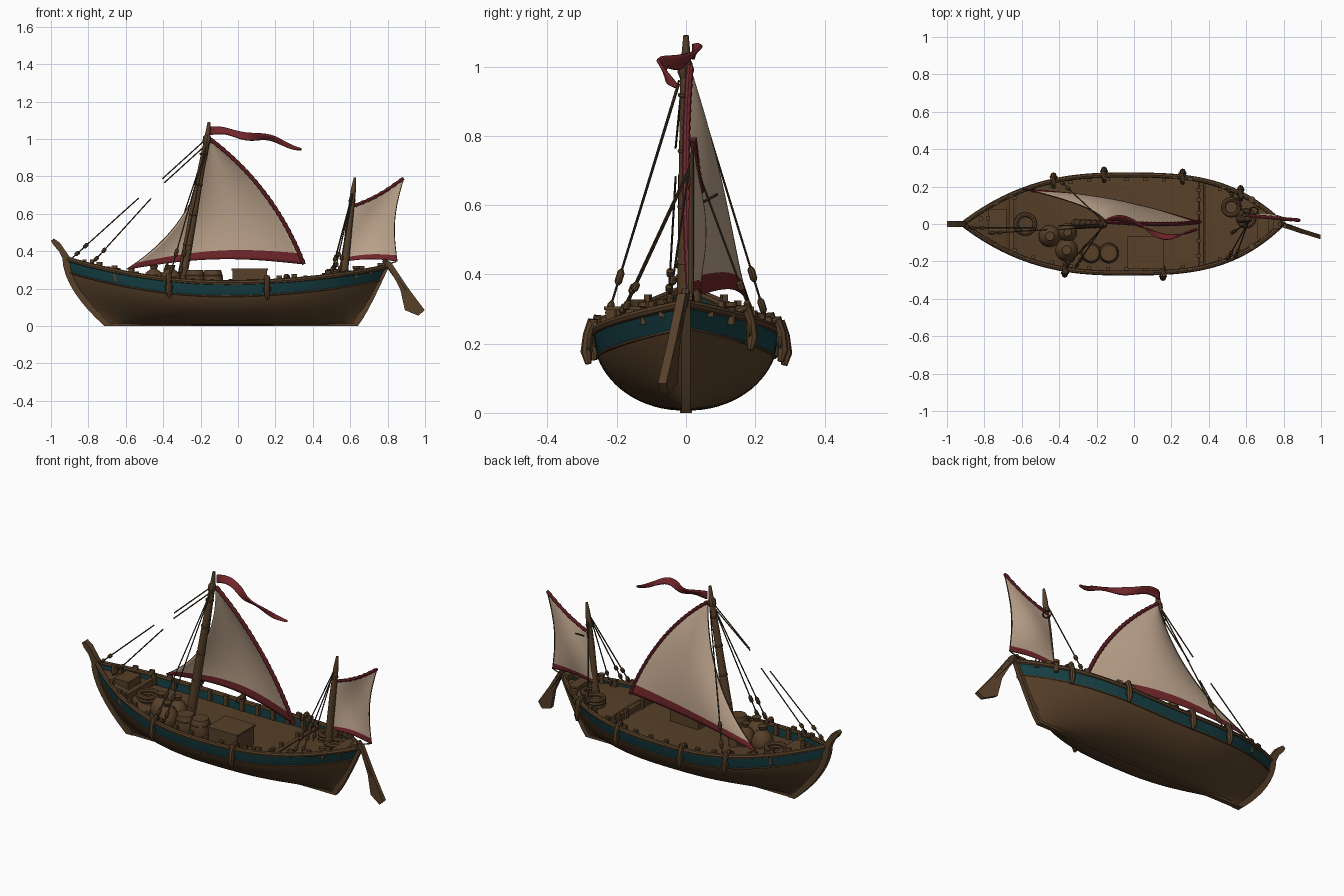
import bpy, bmesh, math
from mathutils import Vector

if "Cube" in bpy.data.objects:
    bpy.data.objects.remove(bpy.data.objects["Cube"])

def material(name, c):
    m = bpy.data.materials.new(name)
    m.diffuse_color = (*c, 1)
    m.use_nodes = True
    m.node_tree.nodes["Principled BSDF"].inputs["Base Color"].default_value = m.diffuse_color
    return m
WOOD = material("brown_wood", (0.095, 0.051, 0.022))
TEAL = material("teal_paint", (0.008, 0.052, 0.06))
CREAM = material("cream_canvas", (0.52, 0.38, 0.27))
RED = material("red_cloth", (0.17, 0.02, 0.024))
ROPE = material("dark_rope", (0.06, 0.036, 0.019))

def mesh_obj(name, verts, faces, mats, fmat=None):
    me = bpy.data.meshes.new(name)
    me.from_pydata([tuple(v) for v in verts], [], faces)
    for m in mats:
        me.materials.append(m)
    if fmat:
        me.polygons.foreach_set("material_index", fmat)
    bm = bmesh.new(); bm.from_mesh(me)
    bmesh.ops.recalc_face_normals(bm, faces=bm.faces)
    bm.to_mesh(me); bm.free()
    o = bpy.data.objects.new(name, me)
    bpy.context.collection.objects.link(o)
    return o

def grid(name, nu, nv, fn, mats, rule=None):
    vs = [fn(i / nu, j / nv) for i in range(nu + 1) for j in range(nv + 1)]
    fs, fm = [], []
    for i in range(nu):
        for j in range(nv):
            a = i * (nv + 1) + j
            fs.append((a, a + 1, a + nv + 2, a + nv + 1))
            fm.append(rule((i + .5) / nu, (j + .5) / nv) if rule else 0)
    return mesh_obj(name, vs, fs, mats, fm)

def tube(name, pts, r, mat, radii=None, sides=8):
    # polyline sweep with round section
    pts = [Vector(p) for p in pts]
    vs, fs = [], []
    for i, p in enumerate(pts):
        d = (pts[min(i + 1, len(pts) - 1)] - pts[max(i - 1, 0)]).normalized()
        a = d.cross(Vector((0, 1, 0)) if abs(d.y) < .9 else Vector((1, 0, 0))).normalized()
        b = d.cross(a)
        rr = radii[i] if radii else r
        for k in range(sides):
            t = 2 * math.pi * k / sides
            vs.append(p + (a * math.cos(t) + b * math.sin(t)) * rr)
    for i in range(len(pts) - 1):
        for k in range(sides):
            k2 = (k + 1) % sides
            fs.append((i*sides + k, i*sides + k2, (i+1)*sides + k2, (i+1)*sides + k))
    fs += [tuple(range(sides)), tuple(range((len(pts)-1)*sides, len(pts)*sides))]
    return mesh_obj(name, vs, fs, [mat])

def box(name, c, s, mat=WOOD, rz=0):
    bpy.ops.mesh.primitive_cube_add(size=1, location=c, rotation=(0, 0, rz))
    o = bpy.context.object
    o.name, o.scale = name, s
    o.data.materials.append(mat)
    return o

def ring(name, c, R, r, mat=WOOD, rot=(0, 0, 0)):
    bpy.ops.mesh.primitive_torus_add(location=c, rotation=rot, major_radius=R, minor_radius=r,
                                     major_segments=24, minor_segments=8)
    bpy.context.object.name = name
    bpy.context.object.data.materials.append(mat)

def plate(name, outline, y, th):
    # side-view outline given thickness across the ship
    n = len(outline)
    vs = [(x, y - th/2, z) for x, z in outline] + [(x, y + th/2, z) for x, z in outline]
    fs = [tuple(range(n)), tuple(range(n, 2*n))]
    fs += [(i, (i+1) % n, n + (i+1) % n, n + i) for i in range(n)]
    return mesh_obj(name, vs, fs, [WOOD])

# ---- hull lines
def half(t): return .269 * max(0, 1 - abs(t) ** (2.5 if t < 0 else 3.2))
def sheer(t): return .231 + (.130 if t < 0 else .085) * t * t
def T(x): return (x + .0625) / .8625
def bow_x(v): return -.70 - .225 * (1 - (1 - v) ** 1.8)
def stern_x(v): return .63 + .17 * v ** .85
def hull_pt(t, v):
    u = (t + 1) / 2
    f = (1 - (1 - v) ** 2) ** (.48 + .38 * abs(t) ** 3)
    return (bow_x(v) * (1 - u) + stern_x(v) * u, half(t) * f, .006 + (sheer(t) - .006) * v)
def drop(x): return .018 if x > .36 else (.03 if x < -.66 else .05)
def band(t): return 1 - .073 / sheer(t)

NU, NL = 64, 14
stations = [-math.cos(math.pi * i / NU) for i in range(NU + 1)]
verts, faces, fm = [], [], []
rows = NL + 1 + 4
for t in stations:
    verts += [hull_pt(t, band(t) * (j / NL) ** 1.6) for j in range(NL + 1)]
    x, b, z = hull_pt(t, 1)
    bi = max(b - .018, 0)
    d = z - drop(x)
    verts += [(x, b, z), (x, bi, z), (x, bi, d), (x, 0, d + .008)]
for i in range(NU):
    for j in range(rows - 1):
        a = i * rows + j
        faces.append((a, a + 1, a + rows + 1, a + rows))
        fm.append(1 if j in (NL, NL + 2) else 0)
hull = mesh_obj("hull", verts, faces, [WOOD, TEAL], fm)
hull.modifiers.new("mirror", 'MIRROR').use_axis = (False, True, False)

# ---- keel, stem and sternpost
box("keel", (-.03, 0, .007), (1.34, .026, .014))
vv = [i / 8 for i in range(9)]
plate("stem", [(bow_x(v) - .014, .361 * v) for v in vv] +
      [(-.957, .40), (-.985, .43), (-1.0, .455), (-.985, .468), (-.952, .445), (-.925, .405), (-.90, .37)] +
      [(bow_x(v) + .03, .361 * v) for v in vv[-2::-1]], 0, .034)
plate("sternpost", [(stern_x(v) + .01, .325 * v) for v in vv] +
      [(stern_x(v) - .025, .325 * v) for v in vv[::-1]], 0, .026)

# ---- rails, wales, timber heads and fenders on both sides
for s, side in ((1, "left"), (-1, "right")):
    top = [hull_pt(t, 1) for t in stations]
    tube("rail_" + side, [(x, s * max(b - .007, 0), z + .001) for x, b, z in top], .0135, WOOD)
    tube("wale_" + side, [(p[0], s * p[1], p[2]) for p in (hull_pt(t, band(t)) for t in stations)], .005, WOOD, sides=6)
    for i in range(13):
        x = -.64 + i * .1
        t = T(x)
        box("timber_head", (x, s * (half(t) - .03), sheer(t) - .01), (.022, .018, .06))
    for x in (-.74, -.66, -.57, .22, .30, .48, .66):
        t = T(x)
        box("rail_cleat", (x, s * (half(t) - .012), sheer(t) + .018), (.028, .016, .026), WOOD, -s * .35 * t)
    for x in ((-.43, -.16, .26, .57) if s > 0 else (-.37, .155)):
        t = T(x); b, z = half(t), sheer(t)
        tube("fender", [(x, s*(b-.04), z+.005), (x, s*(b-.025), z+.022), (x, s*(b+.006), z+.022),
                        (x, s*(b+.018), z-.01), (x, s*(b+.022), z-.06), (x+.004, s*(b+.016), z-.095)],
             .013, WOOD, [.012, .015, .018, .014, .017, .009])
        ring("fender_eye", (x, s * (b + .014), z - .04), .016, .006, WOOD, (math.pi/2, 0, 0))

# ---- masts
tube("main_mast", [(-.315, 0, .17), (-.27, 0, .42), (-.20, 0, .82), (-.165, 0, 1.0), (-.155, 0, 1.09)], .02, WOOD,
     [.027, .025, .019, .016, .008], 12)
tube("mizzen_mast", [(.563, .025, .24), (.595, .025, .55), (.617, .025, .73), (.625, .025, .795)], .02, WOOD,
     [.021, .018, .014, .006], 12)
for i in range(5):
    f = .12 + i * .19
    ring("mast_band", (-.315 + .15 * f, 0, .17 + .85 * f), .022 - .005 * f, .006, WOOD, (0, .17, 0))
tube("mast_truck", [(-.17, -.003, .965), (-.168, -.003, .985), (-.164, -.003, 1.01), (-.162, 0, 1.025)], .02, WOOD, [.014, .022, .022, .012])
tube("mizzen_truck", [(.607, .025, .65), (.610, .025, .67), (.613, .025, .69)], .02, WOOD, [.014, .019, .013])
ring("mizzen_hoop", (.64, .07, .62), .022, .004, ROPE, (.5, 0, 0))

# ---- main sail: triangle with hollow luff, round leech and raised foot
head, tack, clew = Vector((-.15, .012, 1.0)), Vector((-.595, .188, .303)), Vector((.352, .012, .33))
def main_sail(s, t):
    foot = tack.lerp(clew, s) + Vector((0, .035, .04)) * math.sin(math.pi * s)
    p = head.lerp(foot, t)
    k = 4 * t * (1 - t)
    p += Vector((.047, -.012, .037)) * k * s + Vector((.085, 0, -.05)) * k * (1 - s)
    p.y += .03 * k * math.sin(math.pi * s)
    return p
def mizzen_sail(s, t):
    a = Vector((.615, .045, .64)).lerp(Vector((.885, .02, .79)), s)
    b = Vector((.57, .045, .345)).lerp(Vector((.85, .02, .345)), s)
    a.z -= .015 * math.sin(math.pi * s)
    b.z += .012 * math.sin(math.pi * s)
    p = a.lerp(b, t)
    p.x -= .03 * s * math.sin(math.pi * t)
    p.y += .025 * math.sin(math.pi * s) * math.sin(math.pi * t)
    return p
for name, fn, lim in (("main_sail", main_sail, .925), ("mizzen_sail", mizzen_sail, .92)):
    o = grid(name, 32, 40, fn, [CREAM, RED], lambda s, t: 1 if t > lim else 0)
    o.modifiers.new("cloth", 'SOLIDIFY').thickness = .004
tube("main_leech_trim", [main_sail(1, i / 48) for i in range(49)], .011, RED, [.0095 + .003 * (i % 2) for i in range(49)])
tube("mizzen_head_trim", [mizzen_sail(i / 16, 0) for i in range(17)], .009, RED, [.008 + .003 * (i % 2) for i in range(17)])
tube("main_luff_rope", [main_sail(0, i / 24) for i in range(25)], .003, ROPE, sides=6)
tube("mizzen_leech_rope", [mizzen_sail(1, i / 12) for i in range(13)], .003, ROPE, sides=6)

# ---- pennant
def pennant(u, v):
    w = .044 * (1 - .75 * u ** 4)
    tw = .75 * math.sin(u * 7.5)
    c = Vector((-.15 + .49 * u, .036 * math.sin(u * 6.5 + .5) - .055 * u,
                1.043 - .092 * u ** 1.6 + .008 * math.sin(u * 12)))
    return c + Vector((0, math.sin(tw), math.cos(tw))) * w * (v - .5)
pn = grid("pennant", 40, 4, pennant, [RED])
pn.modifiers.new("cloth", 'SOLIDIFY').thickness = .008

# ---- rigging: start, end
for a, b in [((-.17, 0, 1.0), (-.405, -.01, .787)), ((-.17, -.01, .97), (-.395, -.03, .765)),
             ((-.53, -.02, .685), (-.885, -.02, .365)), ((-.465, -.03, .682), (-.78, -.05, .335)),
             ((-.17, -.02, .96), (-.37, -.235, .25)), ((-.172, -.02, .95), (-.315, -.235, .25)),
             ((-.17, .02, .96), (-.40, .235, .26)),
             ((.612, .01, .71), (.495, -.195, .27)), ((.612, .01, .70), (.54, -.185, .28)),
             ((.612, .03, .71), (.50, .19, .28)), ((.612, .01, .71), (.52, -.05, .30)),
             ((.845, .02, .345), (.77, .02, .32))]:
    tube("rigging_line", [a, b], .0034, ROPE, sides=6)
    a, b = Vector(a), Vector(b)
    if b.z < .4 and a.z > .5:
        for f in (.04, .17):
            tube("rigging_block", [b.lerp(a, f + g) for g in (0, .012, .05, .062)], .01, WOOD, [.005, .0105, .0105, .005])

# ---- steering oar
tube("steering_oar_shaft", [(.78, 0, .352), (.81, -.008, .315), (.90, -.04, .19)], .013, WOOD)
oar = plate("steering_oar_blade", [(.79, .345), (.815, .345), (.905, .21), (.998, .085), (.965, .055), (.892, .085), (.868, .195)], 0, .024)
for v in oar.data.vertices:
    v.co.y += -.005 - .062 * (v.co.x - .79) / .2

# ---- deck cargo
def lathe(name, x, y, z, prof):
    tube(name, [(x, y, z + h) for r, h in prof], 0, WOOD, [r for r, h in prof], 16)
for x in (-.23, -.135):
    lathe("barrel", x, -.155, .178, [(.044, 0), (.053, .03), (.055, .06), (.053, .09), (.044, .122), (.038, .122), (.038, .115)])
    for h in (.03, .09):
        ring("barrel_hoop", (x, -.155, .178 + h), .052, .004)
for x, y, r in ((-.45, -.065, .058), (-.36, -.14, .06), (-.355, -.045, .05)):
    lathe("sack", x, y, .185, [(r*.7, 0), (r, .03), (r*1.03, .06), (r*.75, .1), (r*.28, .12), (r*.42, .142)])
box("crate", (.063, -.152, .235), (.185, .16, .13))
box("crate_lid", (.063, -.152, .302), (.195, .17, .01))
box("bow_chest", (-.73, .02, .295), (.095, .12, .045))
box("bow_beam", (-.655, 0, .262), (.025, .32, .04))
box("aft_beam", (.36, 0, .215), (.022, .43, .05))
for y in (-.17, -.09, .06, .13, .18):
    box("beam_cleat", (.345, y, .235), (.02, .02, .05))
for x in (-.82, -.78):
    box("bow_bitt", (x, .03, .32), (.022, .022, .07))
box("stern_bench", (.69, 0, .29), (.06, .16, .025))
box("tiller_block", (.765, 0, .32), (.04, .05, .035))
for c, R, n in (((-.58, 0, .225), .05, 3), ((.52, .09, .255), .042, 3), ((.6, .03, .265), .04, 2)):
    for i in range(n):
        ring("rope_coil", (c[0], c[1], c[2] + .018 * i), R, .013)
for y in (-.12, .13):
    lathe("stern_post_cleat", .63, y, .255, [(.012, 0), (.012, .05), (.018, .052), (.018, .065)])

# ---- smooth shading with sharp edges kept
for o in bpy.data.objects:
    o.select_set(o.type == 'MESH')
bpy.context.view_layer.objects.active = hull
bpy.ops.object.shade_smooth_by_angle(angle=math.radians(38))
